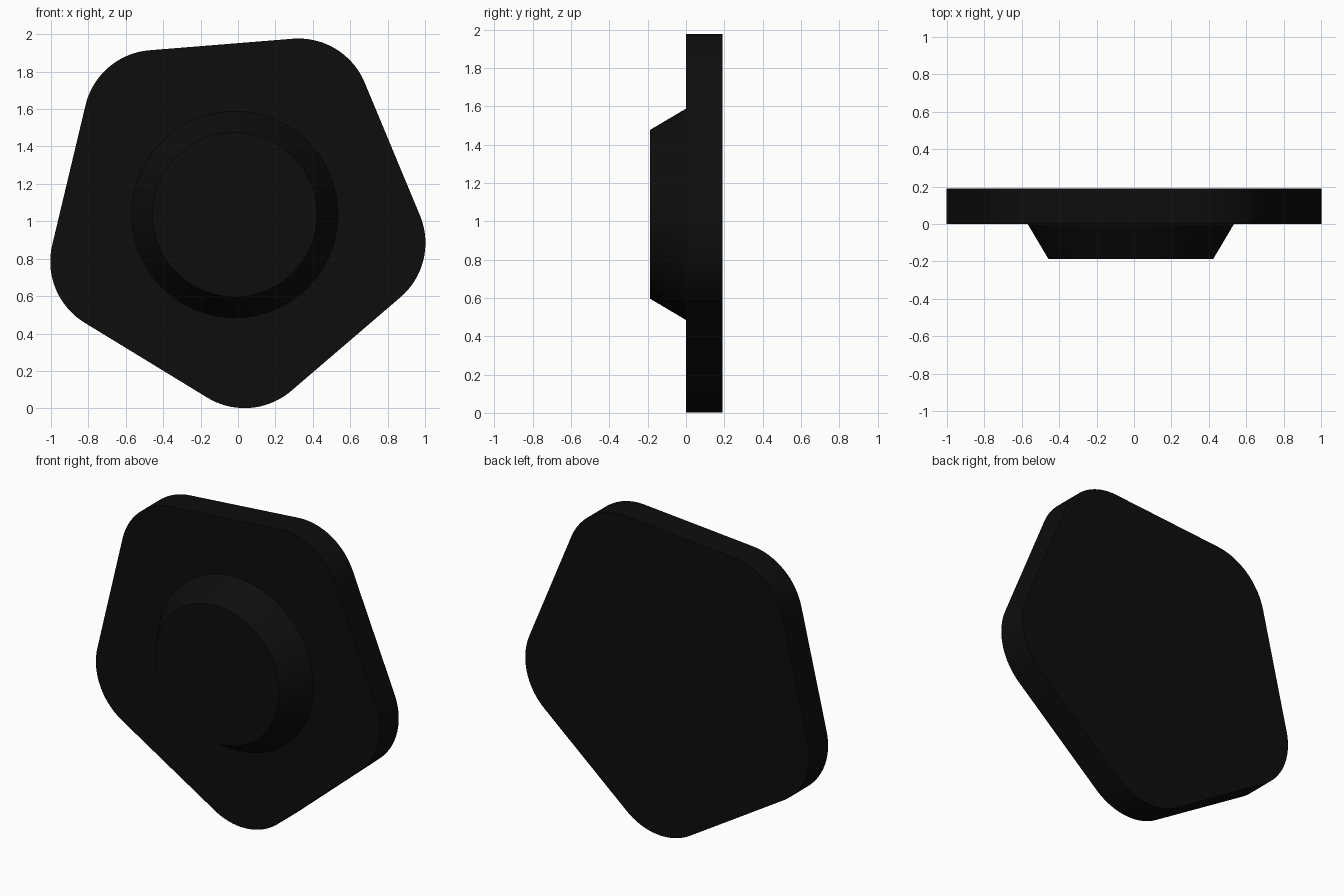
import bpy, bmesh
from math import sin, cos, radians

cube = bpy.data.objects.get("Cube")
if cube:
    bpy.data.objects.remove(cube, do_unlink=True)

black = bpy.data.materials.new("soft black")
black.use_nodes = True
black.diffuse_color = (0.004, 0.004, 0.004, 1)
black.node_tree.nodes["Principled BSDF"].inputs["Base Color"].default_value = black.diffuse_color

CX, CZ = -0.017, 1.036   # shared axis of plate and boss


def loft(name, front, back, y_front, y_back):
    """Closed solid between two matching outlines in the xz plane."""
    bm = bmesh.new()
    a = [bm.verts.new((x, y_front, z)) for x, z in front]
    b = [bm.verts.new((x, y_back, z)) for x, z in back]
    bm.faces.new(a)
    bm.faces.new(b[::-1])
    for i in range(len(a)):
        j = (i + 1) % len(a)
        bm.faces.new((a[j], a[i], b[i], b[j]))
    bmesh.ops.recalc_face_normals(bm, faces=bm.faces)
    mesh = bpy.data.meshes.new(name)
    bm.to_mesh(mesh)
    bm.free()
    mesh.materials.append(black)
    obj = bpy.data.objects.new(name, mesh)
    bpy.context.collection.objects.link(obj)
    bpy.ops.object.select_all(action="DESELECT")
    obj.select_set(True)
    bpy.context.view_layer.objects.active = obj
    bpy.ops.object.shade_smooth_by_angle(angle=radians(25))
    return obj


def circle(radius, steps=80):
    return [(CX + radius * cos(radians(360 * i / steps)),
             CZ + radius * sin(radians(360 * i / steps))) for i in range(steps)]


def rounded_pentagon(reach, radius, tilt, steps=18):
    points = []
    for corner in range(5):
        mid = tilt - 90 + 72 * corner
        x = CX + reach * cos(radians(mid))
        z = CZ + reach * sin(radians(mid))
        for i in range(steps + 1):
            t = radians(mid - 36 + 72 * i / steps)
            points.append((x + radius * cos(t), z + radius * sin(t)))
    return points


# Tilted five-sided plate with rounded corners
outline = rounded_pentagon(0.654, 0.383, 4.6)
loft("pentagon_plate", outline, outline, 0.0, 0.19)

# Tapered round boss on the front, sunk slightly into the plate
loft("front_boss", circle(0.44), circle(0.552), -0.188, 0.001)
